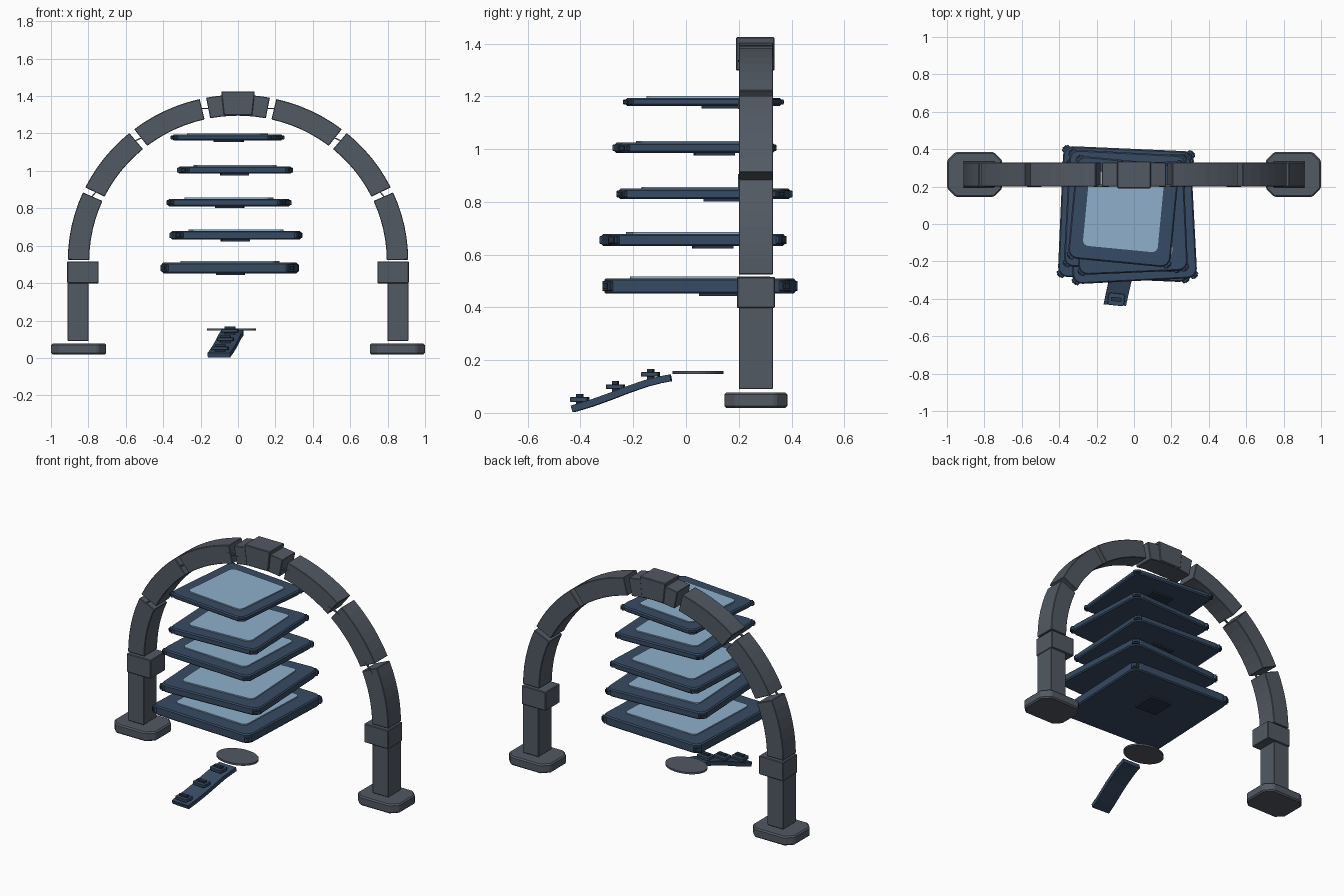
import bpy, bmesh
from math import sin, cos, radians, atan2, pi
from mathutils import Vector, Matrix

if "Cube" in bpy.data.objects:
    bpy.data.objects.remove(bpy.data.objects["Cube"])


def material(name, rgb):
    m = bpy.data.materials.new(name)
    m.diffuse_color = (*rgb, 1)
    m.use_nodes = True
    m.node_tree.nodes["Principled BSDF"].inputs["Base Color"].default_value = m.diffuse_color
    return m


STONE = material("stone", (0.085, 0.1, 0.125))
NAVY = material("navy", (0.038, 0.07, 0.125))
DARK = material("dark_navy", (0.02, 0.035, 0.06))
GLASS = material("pale_blue", (0.27, 0.43, 0.6))


def finish(name, bm, mat, edge=0.0):
    bmesh.ops.recalc_face_normals(bm, faces=bm.faces)
    me = bpy.data.meshes.new(name)
    bm.to_mesh(me)
    bm.free()
    me.materials.append(mat)
    ob = bpy.data.objects.new(name, me)
    bpy.context.collection.objects.link(ob)
    if edge:
        b = ob.modifiers.new("edge", 'BEVEL')
        b.width, b.segments, b.limit_method = edge, 1, 'ANGLE'
        b.angle_limit = radians(35)
    return ob


def slab(name, loc, size, mat, corner=0.0, segs=1, edge=0.0, rot=0.0):
    """Box with rounded or chamfered upright corners, turned about z."""
    bm = bmesh.new()
    bmesh.ops.create_cube(bm, size=1)
    bmesh.ops.scale(bm, vec=size, verts=bm.verts)
    if corner:
        up = [e for e in bm.edges
              if abs(e.verts[0].co.z - e.verts[1].co.z) > size[2] / 2]
        bmesh.ops.bevel(bm, geom=up, offset=corner, segments=segs,
                        profile=0.5, affect='EDGES')
    ob = finish(name, bm, mat, edge)
    ob.location = loc
    ob.rotation_euler.z = rot
    return ob


def prism(name, pts, y0, y1, mat, edge=0.0):
    """Outline in x, z pushed through from y0 to y1."""
    bm = bmesh.new()
    a = [bm.verts.new((x, y0, z)) for x, z in pts]
    b = [bm.verts.new((x, y1, z)) for x, z in pts]
    bm.faces.new(a)
    bm.faces.new(b[::-1])
    n = len(pts)
    for i in range(n):
        bm.faces.new((a[i], b[i], b[(i + 1) % n], a[(i + 1) % n]))
    return finish(name, bm, mat, edge)


# Arch curve: outer and inner ellipses springing from z = 0.52
def arch_point(deg, inner=False):
    a, b = (0.795, 0.775) if inner else (0.91, 0.887)
    t = radians(deg)
    return a * cos(t), 0.52 + b * sin(t)


def arch_stone(name, d0, d1, side=1, n=6):
    ds = [d0 + (d1 - d0) * i / n for i in range(n + 1)]
    pts = [arch_point(d) for d in ds] + [arch_point(d, True) for d in ds[::-1]]
    prism(name, [(side * x, z) for x, z in pts], 0.2, 0.33, STONE, 0.003)


AY = 0.265
for side, tag in ((-1, "left"), (1, "right")):
    # Foot, pillar and capital block
    slab(f"{tag}_foot", (side * 0.852, AY, 0.048), (0.295, 0.24, 0.058),
         STONE, 0.045, 1, 0.008)
    slab(f"{tag}_pillar", (side * 0.855, AY, 0.245), (0.112, 0.13, 0.31),
         STONE, edge=0.003)
    slab(f"{tag}_capital", (side * 0.829, AY, 0.457), (0.168, 0.145, 0.118),
         STONE, edge=0.004)
    # Three separate curved stones
    for i, (d0, d1) in enumerate(((0.3, 24.3), (26.2, 50.3), (52.4, 77))):
        arch_stone(f"{tag}_arch_stone_{i + 1}", d0, d1, side)
    # Thin splinters bridging the gaps
    for i, d in enumerate((25.2, 51.3, 78.2)):
        p, q = Vector(arch_point(d)), Vector(arch_point(d, True))
        c = (p + q) / 2
        r = (p - q).normalized()
        t = Vector((-r.y, r.x))
        pts = [c - t * 0.04 + r * 0.012, c + t * 0.004 + r * 0.003,
               c + t * 0.04 - r * 0.012, c - t * 0.004 - r * 0.003]
        prism(f"{tag}_splinter_{i + 1}", [(side * v.x, v.y) for v in pts],
              0.198, 0.21, STONE)

# Crown stone and keystone
arch_stone("crown_stone", 79.2, 100.8)
prism("keystone", [(-0.09, 1.425), (0.09, 1.425), (0.076, 1.297),
                   (-0.076, 1.297)], 0.19, 0.335, STONE, 0.004)

# Floating plates: centre x, y, bottom z, top z, width, turn in degrees
plates = [(-0.043, 0.053, 0.452, 0.51, 0.70, -2.5),
          (-0.011, 0.027, 0.632, 0.679, 0.665, 3),
          (-0.048, 0.07, 0.81, 0.85, 0.625, -3),
          (-0.016, 0.032, 0.985, 1.024, 0.585, 2.5),
          (-0.056, 0.066, 1.163, 1.194, 0.55, -5.5)]
for k, (x, y, z0, z1, w, deg) in enumerate(plates, 1):
    rot, zc, h = radians(deg), (z0 + z1) / 2, z1 - z0
    centre = Vector((x, y, 0))
    turn = Matrix.Rotation(rot, 3, 'Z')
    slab(f"plate_{k}", (x, y, zc), (w, w, h), NAVY, 0.05, 4, 0.007, rot)
    slab(f"plate_{k}_panel", (x, y, z1 + 0.002), (w * 0.73, w * 0.73, 0.01),
         GLASS, 0.03, 4, 0, rot)
    pad = centre + turn @ Vector((0.0, 0.075, 0))
    slab(f"plate_{k}_underside_pad", (pad.x, pad.y, z0 - 0.002),
         (0.15, 0.15, 0.014), DARK, rot=rot)
    # Corner lugs with small studs facing out diagonally
    for j in range(4):
        a = pi / 4 + j * pi / 2
        out = Vector((cos(a), sin(a), 0))
        p = centre + turn @ (out * (w / 2 - 0.024) * 2 ** 0.5)
        slab(f"plate_{k}_lug_{j + 1}", (p.x, p.y, zc), (0.046, 0.046, h * 0.65),
             NAVY, edge=0.003, rot=rot + a)
        s = p + turn @ (out * 0.023)
        slab(f"plate_{k}_stud_{j + 1}", (s.x, s.y, zc), (0.012, 0.026, h * 0.4),
             DARK, rot=rot + a)

# Oval landing disc
bm = bmesh.new()
bmesh.ops.create_cone(bm, cap_ends=True, segments=40, radius1=1, radius2=1, depth=1)
bmesh.ops.scale(bm, vec=(0.131, 0.097, 0.011), verts=bm.verts)
disc = finish("landing_disc", bm, STONE)
disc.location = (-0.035, 0.046, 0.153)

# Curved ramp swept through a few stations: x, y, z of the mid line
path = [Vector(p) for p in ((-0.102, -0.43, 0.015), (-0.087, -0.36, 0.036),
                            (-0.071, -0.29, 0.061), (-0.057, -0.22, 0.088),
                            (-0.045, -0.15, 0.112), (-0.036, -0.1, 0.125),
                            (-0.03, -0.057, 0.133))]
bm = bmesh.new()
rings = []
for i, p in enumerate(path):
    d = (path[min(i + 1, 6)] - path[max(i - 1, 0)]).normalized()
    s = Vector((d.y, -d.x * 0.3, 0)).normalized() * 0.06
    n = s.cross(d).normalized() * 0.013
    rings.append([bm.verts.new(p + u) for u in (-s - n, s - n, s + n, -s + n)])
for a, b in zip(rings, rings[1:]):
    for j in range(4):
        bm.faces.new((a[j], a[(j + 1) % 4], b[(j + 1) % 4], b[j]))
bm.faces.new(rings[0])
bm.faces.new(rings[-1])
finish("ramp", bm, NAVY)

# Ramp treads, each with a raised cross bar
for k, (x, y, z) in enumerate(((-0.095, -0.403, 0.051), (-0.067, -0.267, 0.099),
                               (-0.043, -0.134, 0.146)), 1):
    slab(f"tread_{k}", (x, y, z), (0.088, 0.066, 0.018), NAVY, 0.008, 1, 0.002,
         radians(-6))
    slab(f"tread_{k}_bar", (x, y, z - 0.005), (0.056, 0.022, 0.052), DARK,
         rot=radians(-6))
